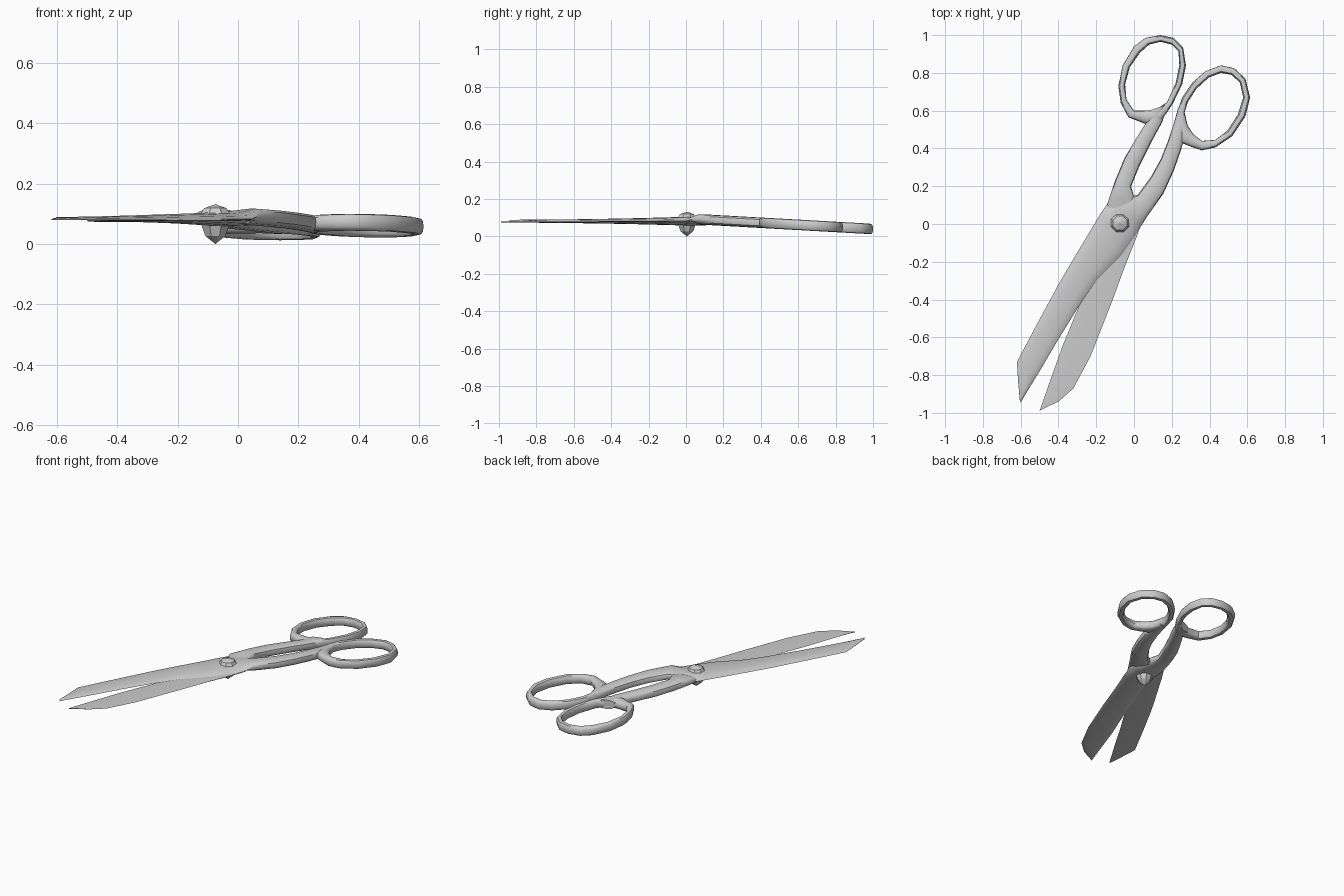
import bpy, bmesh, math
from mathutils import Vector

if "Cube" in bpy.data.objects:
    bpy.data.objects.remove(bpy.data.objects["Cube"])


def handle_z(y):
    """Height band of the handles, sloping down towards the rings."""
    mid = 0.09 - 0.056 * (y - 0.1)
    return mid - 0.028, mid + 0.028, 0.5


def upper_blade_z(y):
    t = max(0, y + 1)
    return 0.079, 0.089 + 0.016 * t * t, 0.15


def lower_blade_z(y):
    t = max(0, y + 1)
    return 0.074 - 0.016 * t * t, 0.081, 0.85


def section(pair, zfun, n=12, power=0.75):
    """Rounded cross-section spanning a left and a right outline point."""
    a, b = Vector(pair[:2]), Vector(pair[2:])
    pts = []
    for i in range(n):
        t = 2 * math.pi * i / n
        c, s = math.cos(t), math.sin(t)
        c = math.copysign(abs(c) ** power, c)
        s = math.copysign(abs(s) ** power, s) if abs(s) > 1e-6 else 0
        p = a.lerp(b, (1 + c) / 2)
        lo, hi, f = zfun(p.y)
        edge = lo + (hi - lo) * f
        pts.append((p.x, p.y, edge + s * ((hi - edge) if s > 0 else (edge - lo))))
    return pts


def loft(name, rings, closed=False, smooth=True):
    bm = bmesh.new()
    loops = [[bm.verts.new(p) for p in r] for r in rings]
    n = len(loops[0])
    pairs = list(zip(loops, loops[1:])) + ([(loops[-1], loops[0])] if closed else [])
    for r, q in pairs:
        for i in range(n):
            j = (i + 1) % n
            bm.faces.new((r[i], r[j], q[j], q[i]))
    if not closed:
        bm.faces.new(loops[0])
        bm.faces.new(loops[-1])
    bmesh.ops.remove_doubles(bm, verts=bm.verts, dist=1e-5)
    bmesh.ops.recalc_face_normals(bm, faces=bm.faces)
    me = bpy.data.meshes.new(name)
    bm.to_mesh(me)
    bm.free()
    ob = bpy.data.objects.new(name, me)
    bpy.context.collection.objects.link(ob)
    if smooth:
        bpy.ops.object.select_all(action='DESELECT')
        ob.select_set(True)
        bpy.context.view_layer.objects.active = ob
        bpy.ops.object.shade_smooth_by_angle(angle=math.radians(40))
    return ob


def half(name, blade, shank, blade_z):
    loft(name, [section(p, blade_z, power=1.0) for p in blade]
         + [section(p, handle_z) for p in shank])


# Upper half: left blade running into the right handle (left xy, right xy)
half("upper_blade_and_shank", [
    (-.605, -.93, -.60, -.945), (-.613, -.84, -.555, -.87),
    (-.62, -.73, -.50, -.78), (-.53, -.56, -.40, -.61),
    (-.40, -.32, -.27, -.40), (-.33, -.20, -.20, -.30),
    (-.24, -.05, -.07, -.17), (-.18, .05, 0, -.07), (-.14, .11, .045, 0)],
    [(.02, .155, .07, .04), (.09, .25, .155, .16), (.14, .34, .21, .28),
     (.18, .44, .245, .38), (.21, .53, .265, .45), (.235, .62, .275, .56)],
    upper_blade_z)

# Lower half: right blade running into the left handle
half("lower_blade_and_shank", [
    (-.50, -.99, -.495, -.985), (-.46, -.875, -.40, -.94),
    (-.43, -.79, -.32, -.87), (-.38, -.65, -.23, -.70),
    (-.29, -.43, -.12, -.42), (-.23, -.27, -.05, -.23),
    (-.17, -.10, .01, -.08), (-.145, .03, .045, .02)],
    [(-.14, .11, .0, .145), (-.10, .23, -.015, .20), (-.05, .35, .03, .31),
     (.01, .45, .09, .43), (.06, .53, .15, .54), (.08, .60, .18, .635)],
    lower_blade_z)

# Finger rings (outer xy, inner xy)
right_ring = [
    (.25, .43, .285, .52), (.30, .41, .315, .475), (.36, .39, .36, .44),
    (.43, .405, .43, .445), (.52, .465, .495, .495), (.59, .57, .55, .58),
    (.615, .67, .578, .67), (.59, .77, .56, .75), (.53, .825, .515, .79),
    (.46, .84, .46, .80), (.38, .81, .395, .775), (.31, .75, .33, .715),
    (.255, .67, .285, .645), (.225, .58, .268, .59)]
left_ring = [
    (.06, .53, .08, .60), (-.03, .565, .0, .60), (-.07, .64, -.04, .66),
    (-.083, .73, -.047, .74), (-.06, .84, -.022, .83), (0, .94, .03, .905),
    (.06, .985, .08, .95), (.14, 1.0, .14, .965), (.21, .985, .20, .95),
    (.26, .935, .235, .915), (.275, .84, .24, .84), (.255, .74, .222, .75),
    (.205, .635, .175, .645), (.14, .54, .13, .615)]
for name, ring in (("right_finger_ring", right_ring), ("left_finger_ring", left_ring)):
    loft(name, [section(p, handle_z) for p in ring], closed=True)

# Faceted pivot screw
profile = [(0, .132), (.04, .119), (.053, .10), (.05, .062), (.036, .027), (0, .0)]
loft("pivot_screw", [[(-.075 + r * math.cos(math.pi * (i + .5) / 4),
                       .005 + r * math.sin(math.pi * (i + .5) / 4), z)
                      for i in range(8)] for r, z in profile[1:-1]], smooth=False)
# Pointed caps replace the flat ends of the screw
screw = bpy.data.objects["pivot_screw"]
bm = bmesh.new()
bm.from_mesh(screw.data)
for f in [f for f in bm.faces if len(f.verts) == 8]:
    top = f.calc_center_median().z > .07
    tip = bmesh.ops.poke(bm, faces=[f])["verts"][0]
    tip.co.z = profile[0][1] if top else profile[-1][1]
bm.to_mesh(screw.data)
bm.free()
